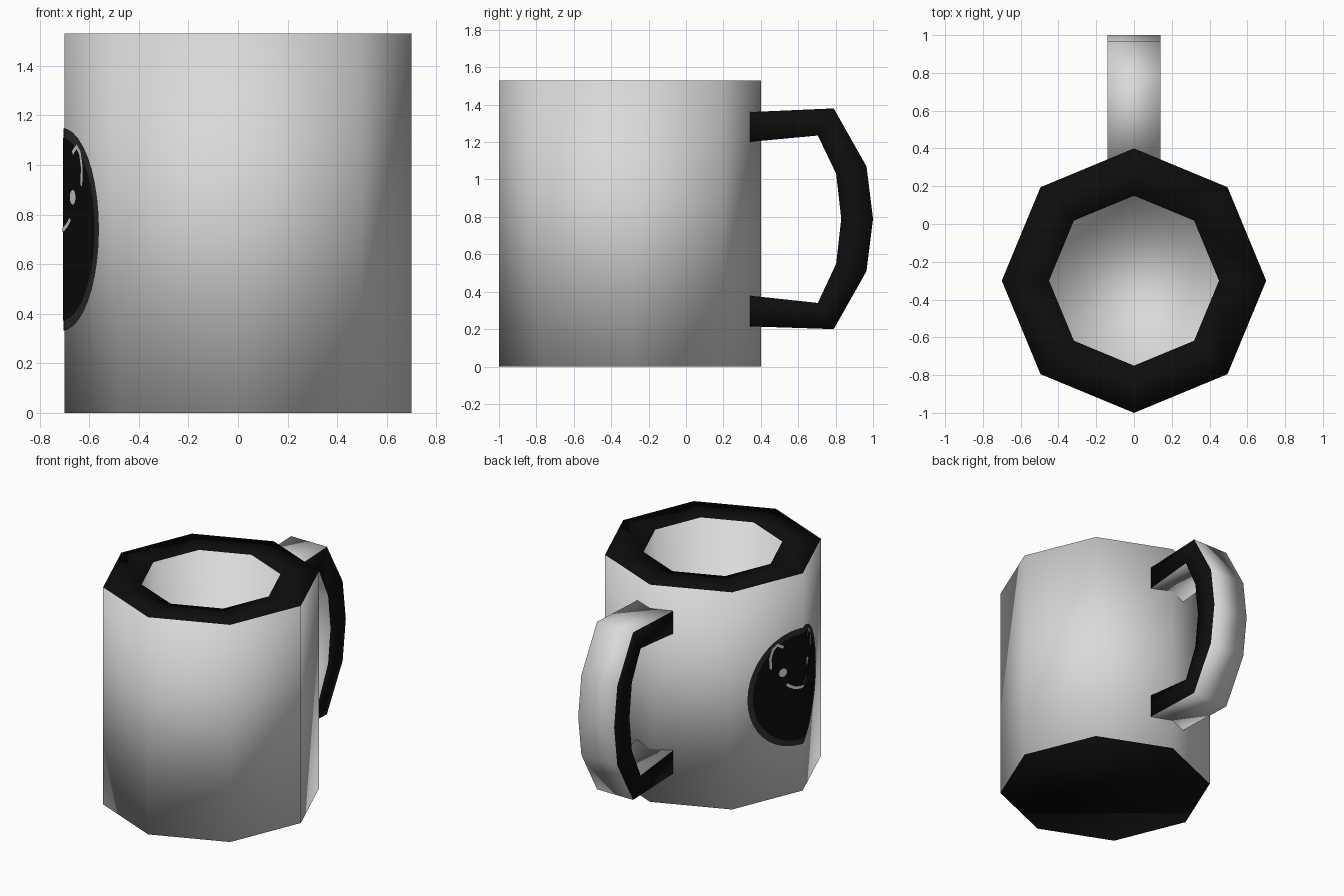
import bpy, bmesh, math
from mathutils import Vector

if "Cube" in bpy.data.objects:
    bpy.data.objects.remove(bpy.data.objects["Cube"])


def material(name, v):
    m = bpy.data.materials.new(name)
    m.diffuse_color = (v, v, v, 1)
    m.use_nodes = True
    m.node_tree.nodes["Principled BSDF"].inputs["Base Color"].default_value = m.diffuse_color
    return m


WHITE = material("glazed white", 0.7)
BLACK = material("black", 0.004)
GREY = material("dark grey", 0.027)
CY, R, H = -0.3, 0.7, 1.53


def finish(bm, name, mats, recalc=True):
    if recalc:
        bmesh.ops.recalc_face_normals(bm, faces=bm.faces)
    for f in bm.faces:
        f.smooth = True
    me = bpy.data.meshes.new(name)
    bm.to_mesh(me)
    bm.free()
    for m in mats:
        me.materials.append(m)
    ob = bpy.data.objects.new(name, me)
    bpy.context.collection.objects.link(ob)
    return ob


# Mug body: eight-sided cup with black rim and base
bm = bmesh.new()
rings = []
for r, z in [(R, 0), (R, H), (0.45, H), (0.45, 0.2)]:
    rings.append([bm.verts.new((r * math.cos(i * math.pi / 4),
                                CY + r * math.sin(i * math.pi / 4), z)) for i in range(8)])
for k in range(3):
    a, b = rings[k], rings[k + 1]
    for i in range(8):
        j = (i + 1) % 8
        f = bm.faces.new((a[i], a[j], b[j], b[i]))
        f.material_index = 1 if k == 1 else 0
bm.faces.new(rings[0]).material_index = 1
bm.faces.new(rings[3])
finish(bm, "mug_body", [WHITE, BLACK])

# Handle: angular bow, white around the band and black on both flat sides
outer = [(0.33, 1.36), (0.79, 1.38), (0.965, 1.07), (1.0, 0.79),
         (0.965, 0.51), (0.79, 0.20), (0.33, 0.215)]
inner = [(0.33, 1.20), (0.705, 1.235), (0.803, 1.03), (0.83, 0.79),
         (0.803, 0.55), (0.705, 0.34), (0.33, 0.38)]
bm = bmesh.new()
sections = []
for o, i in zip(outer, inner):
    sections.append([bm.verts.new((x, *p)) for x, p in
                     [(-0.14, o), (0.14, o), (0.14, i), (-0.14, i)]])
for a, b in zip(sections, sections[1:]):
    for k in range(4):
        j = (k + 1) % 4
        f = bm.faces.new((a[k], a[j], b[j], b[k]))
        f.material_index = k % 2
bm.faces.new(sections[0])
bm.faces.new(sections[-1])
finish(bm, "handle", [WHITE, BLACK])


# Painted badge wrapped round the left corner: (s, z) = distance along wall, height
def wrap(s, z, lift):
    d = Vector((R - R * math.cos(math.pi / 4), R * math.sin(math.pi / 4))).normalized()
    k = 1 + lift / 0.65
    return Vector(((-R + abs(s) * d.x) * k, CY + s * d.y * k, z))


def plate(name, polygons, lift, mat):
    bm = bmesh.new()
    for poly in polygons:
        bm.faces.new([bm.verts.new((s, 0, z)) for s, z in poly])
    bmesh.ops.bisect_plane(bm, geom=bm.verts[:] + bm.edges[:] + bm.faces[:],
                           dist=1e-5, plane_co=(0, 0, 0), plane_no=(1, 0, 0))
    for v in bm.verts:
        v.co = wrap(v.co.x, v.co.z, lift)
    bm.normal_update()
    for f in bm.faces:
        if f.normal.x > 0:
            f.normal_flip()
    finish(bm, name, [mat], recalc=False)


def ellipse(s, z, rs, rz, n=40):
    return [(s + rs * math.cos(2 * math.pi * i / n),
             z + rz * math.sin(2 * math.pi * i / n)) for i in range(n)]


def stroke(points, w):
    quads = []
    for p, q in zip(points, points[1:]):
        p, q = Vector(p), Vector(q)
        t = (q - p).normalized() * w / 2
        n = Vector((-t.y, t.x))
        quads.append([tuple(c) for c in (p + n - t * .4, q + n + t * .4,
                                         q - n + t * .4, p - n - t * .4)])
    return quads


S, Z = 0.025, 0.74
plate("badge_border", [ellipse(S, Z, 0.395, 0.41)], 0.003, GREY)
plate("badge_disc", [ellipse(S, Z, 0.355, 0.37)], 0.005, BLACK)

# Simple face marks, mirrored about the badge centre
marks = []
brow = [(0.22, 0.92), (0.225, 0.99), (0.205, 1.05), (0.17, 1.075), (0.13, 1.05)]
for side in (1, -1):
    marks.append(ellipse(S + side * 0.13, 0.87, 0.03, 0.03, 12))
    marks += stroke([(S + side * s, z) for s, z in brow], 0.018)
marks += stroke([(S + s, 0.735 + 4.5 * s * s) for s in
                 (-0.1, -0.07, -0.035, 0, 0.035, 0.07, 0.1)], 0.018)
plate("face_marks", marks, 0.007, WHITE)
